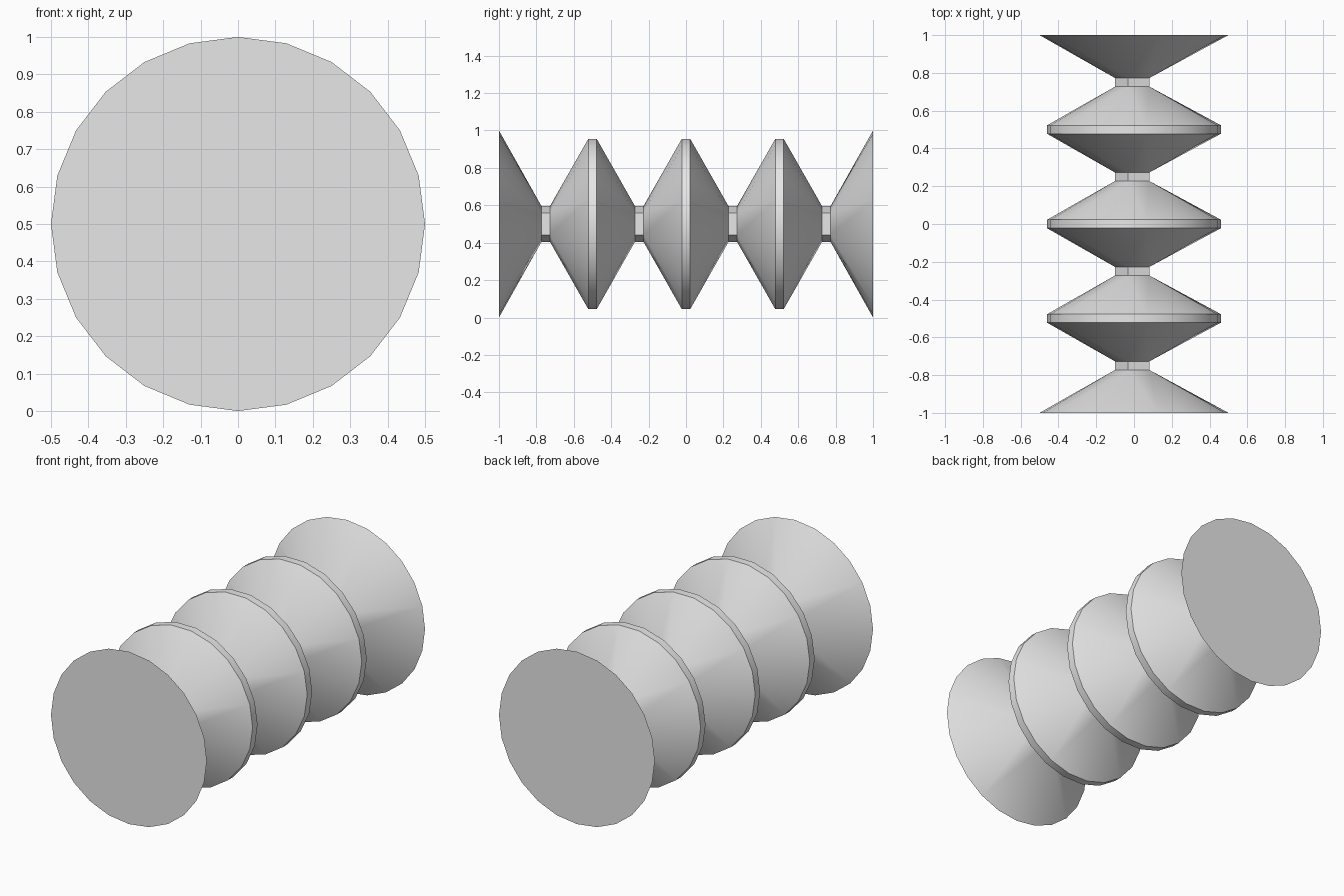
import bpy
import bmesh
from math import sin, cos, pi

cube = bpy.data.objects.get("Cube")
if cube:
    bpy.data.objects.remove(cube, do_unlink=True)

CENTRE_Z = 0.5
NECK_SIDES, NECK_RADIUS = 5, 0.1
RIM_SIDES, RIM_RADIUS = 22, 0.46
END_SIDES, END_RADIUS = 24, 0.5
HALF_BAND = 0.0225      # half width of every neck and rim band

grey = bpy.data.materials.new("light_grey")
grey.use_nodes = True
grey.diffuse_color = (0.8, 0.8, 0.8, 1)
grey.node_tree.nodes["Principled BSDF"].inputs["Base Color"].default_value = (0.8, 0.8, 0.8, 1)

bm = bmesh.new()


def ring(y, sides, radius):
    """Polygon around the y axis with one corner pointing to -x."""
    return [bm.verts.new((-radius * cos(2 * pi * i / sides), y,
                          CENTRE_Z + radius * sin(2 * pi * i / sides)))
            for i in range(sides)]


def join(a, b):
    """Skin two rings; the finer ring fans onto the nearest corners of the coarser."""
    if len(a) < len(b):
        a, b = b, a
    n, m = len(a), len(b)

    def near(i):
        return int(i * m / n + 0.5) % m

    for i in range(n):
        j = (i + 1) % n
        corners = [a[i], a[j], b[near(j)]]
        if near(i) != near(j):
            corners.append(b[near(i)])
        bm.faces.new(corners)


# Rings from front to back: end disc, then alternating necks and rims, end disc
rings = [ring(-1, END_SIDES, END_RADIUS)]
for step in range(-3, 4):
    is_neck = step % 2 == 1
    shape = (NECK_SIDES, NECK_RADIUS) if is_neck else (RIM_SIDES, RIM_RADIUS)
    for side in (-1, 1):
        rings.append(ring(step * 0.25 + side * HALF_BAND, *shape))
rings.append(ring(1, END_SIDES, END_RADIUS))

for a, b in zip(rings, rings[1:]):
    join(a, b)

# Flat end caps
bm.faces.new(rings[0])
bm.faces.new(rings[-1])
bmesh.ops.recalc_face_normals(bm, faces=bm.faces)

mesh = bpy.data.meshes.new("ribbed_spindle")
bm.to_mesh(mesh)
bm.free()
mesh.materials.append(grey)
spindle = bpy.data.objects.new("ribbed_spindle", mesh)
bpy.context.collection.objects.link(spindle)

# Smooth cones with crisp rims and necks
bpy.ops.object.select_all(action='DESELECT')
spindle.select_set(True)
bpy.context.view_layer.objects.active = spindle
bpy.ops.object.shade_smooth_by_angle()
